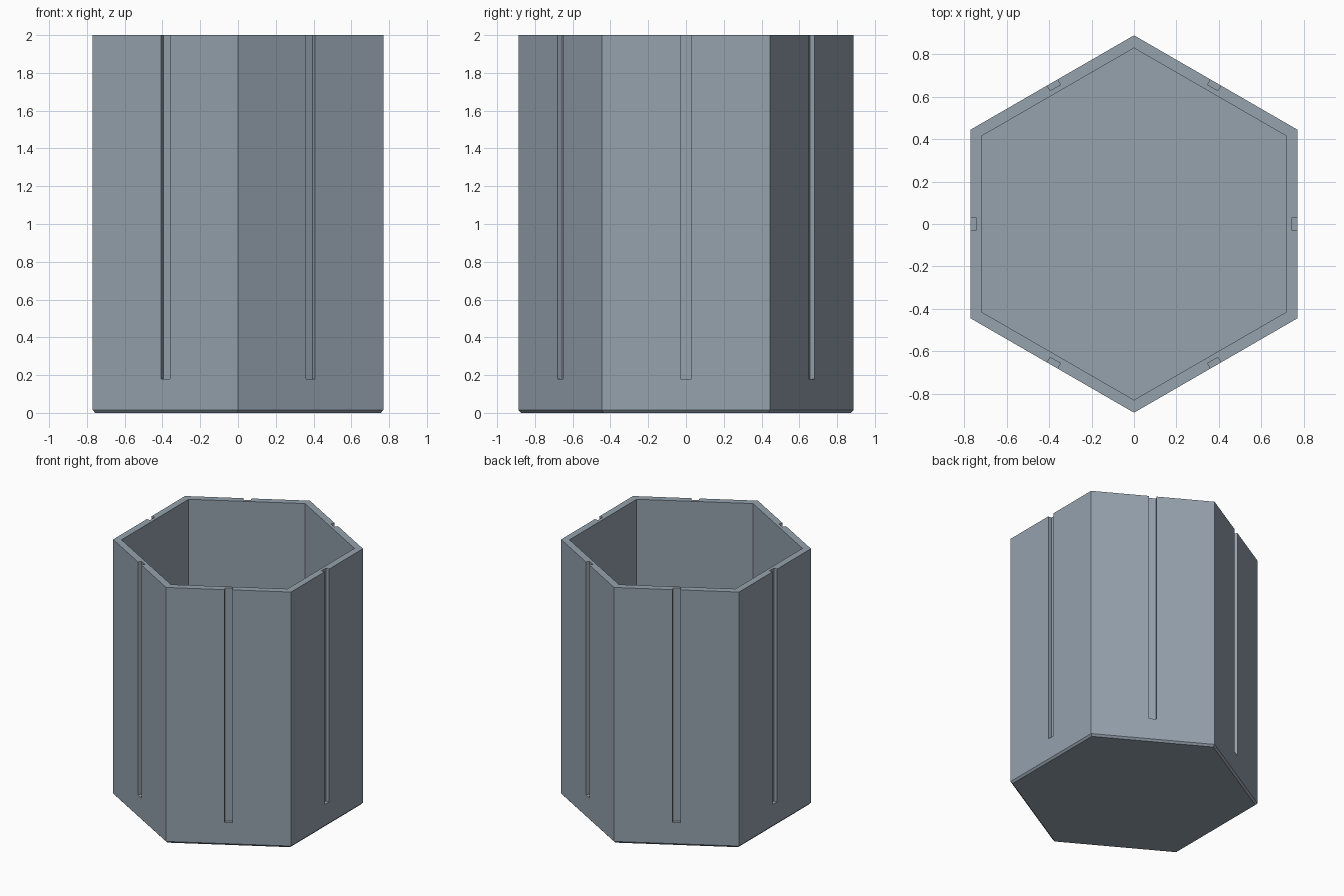
import bpy, bmesh, math
from mathutils import Matrix

if "Cube" in bpy.data.objects:
    bpy.data.objects.remove(bpy.data.objects["Cube"])

HEIGHT = 2.0
OUTER_R, INNER_R = 0.888, 0.828      # corner radii of the hexagon
APOTHEM = OUTER_R * math.cos(math.pi / 6)
FLOOR, CHAMFER = 0.06, 0.015
SLOT_W, SLOT_D, SLOT_Z = 0.056, 0.028, 0.18

grey = bpy.data.materials.new("blue grey")
grey.diffuse_color = (0.30, 0.36, 0.42, 1)
grey.use_nodes = True
grey.node_tree.nodes["Principled BSDF"].inputs["Base Color"].default_value = grey.diffuse_color


def add_object(name, bm):
    bmesh.ops.recalc_face_normals(bm, faces=bm.faces)
    mesh = bpy.data.meshes.new(name)
    bm.to_mesh(mesh)
    bm.free()
    mesh.materials.append(grey)
    obj = bpy.data.objects.new(name, mesh)
    bpy.context.collection.objects.link(obj)
    return obj


# Hexagonal cup: rings run from the underside, up the outside and down the inside
bm = bmesh.new()
rings = []
for r, z in [(OUTER_R - CHAMFER, 0), (OUTER_R, CHAMFER), (OUTER_R, HEIGHT),
             (INNER_R, HEIGHT), (INNER_R, FLOOR)]:
    angles = [math.radians(30 + 60 * i) for i in range(6)]
    rings.append([bm.verts.new((r * math.cos(a), r * math.sin(a), z)) for a in angles])
for low, high in zip(rings, rings[1:]):
    for i in range(6):
        j = (i + 1) % 6
        bm.faces.new((low[i], low[j], high[j], high[i]))
bm.faces.new(rings[0])
bm.faces.new(rings[-1])
cup = add_object("hexagonal_cup", bm)

# Slot cutter: one bar in the middle of each side, open at the rim
bm = bmesh.new()
top = HEIGHT + 0.1
for i in range(6):
    bar = (Matrix.Rotation(math.radians(60 * i), 4, 'Z')
           @ Matrix.Translation((APOTHEM, 0, (SLOT_Z + top) / 2))
           @ Matrix.Diagonal((2 * SLOT_D, SLOT_W, top - SLOT_Z, 1)))
    bmesh.ops.create_cube(bm, size=1, matrix=bar)
cutter = add_object("slot_cutter", bm)
cutter.hide_render = True

cut = cup.modifiers.new("side slots", 'BOOLEAN')
cut.operation = 'DIFFERENCE'
cut.solver = 'EXACT'
cut.object = cutter
bpy.context.view_layer.objects.active = cup
bpy.ops.object.modifier_apply(modifier=cut.name)
bpy.data.objects.remove(cutter)
